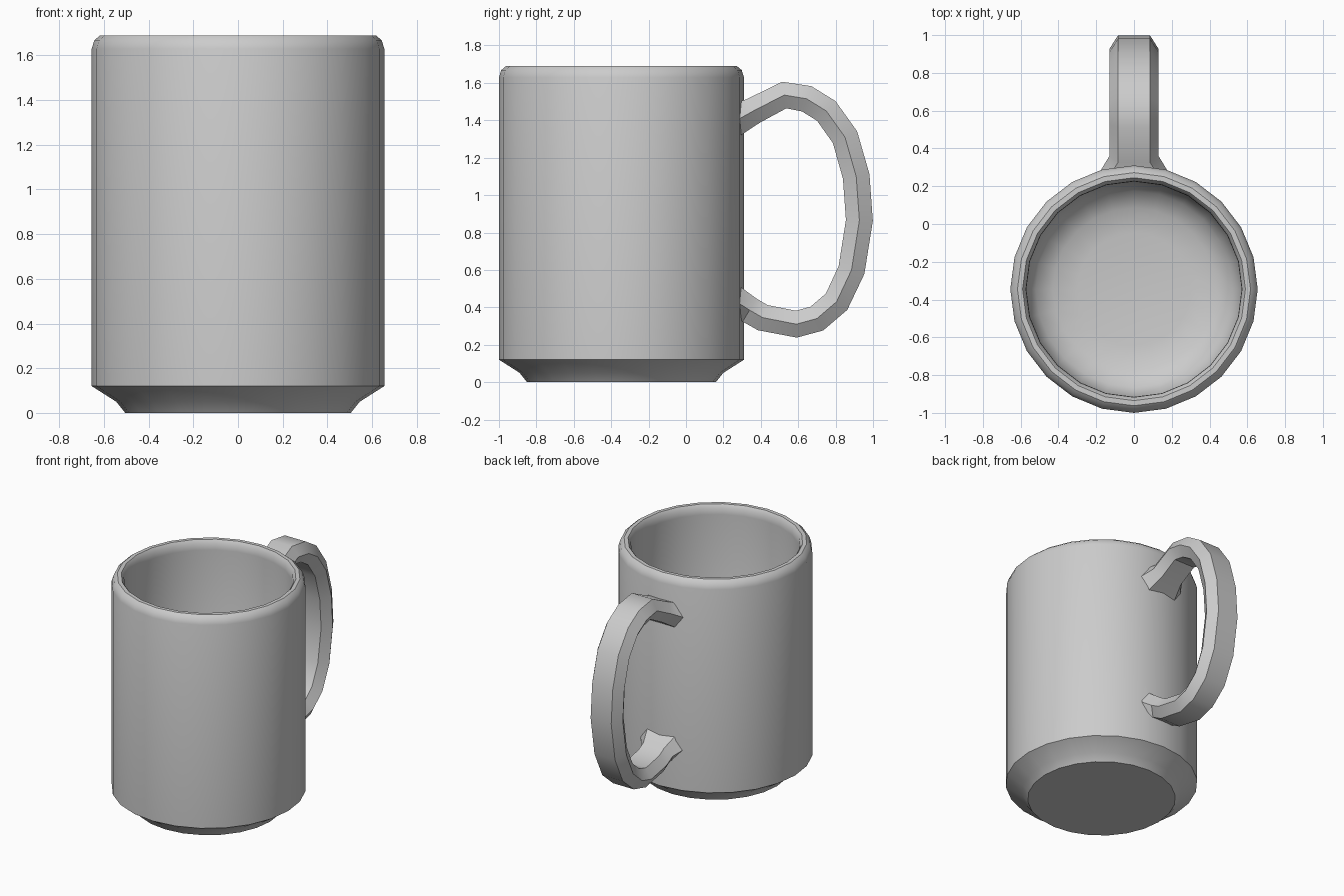
import bpy, bmesh
from math import cos, sin, pi, radians
from mathutils import Vector

cube = bpy.data.objects.get("Cube")
if cube:
    bpy.data.objects.remove(cube)

SIDES = 24
CENTRE_Y = -0.345

glaze = bpy.data.materials.new("grey_glaze")
glaze.use_nodes = True
GREY = (0.6, 0.6, 0.6, 1)
glaze.diffuse_color = GREY
glaze.node_tree.nodes["Principled BSDF"].inputs["Base Color"].default_value = GREY


def loft(name, rings, angle):
    """Skin closed rings of points, cap both ends and shade smooth by angle."""
    bm = bmesh.new()
    rows = [[bm.verts.new(p) for p in ring] for ring in rings]
    count = len(rows[0])
    for a, b in zip(rows, rows[1:]):
        for i in range(count):
            j = (i + 1) % count
            bm.faces.new((a[i], a[j], b[j], b[i]))
    bm.faces.new(rows[0][::-1])
    bm.faces.new(rows[-1])
    bmesh.ops.recalc_face_normals(bm, faces=bm.faces)
    mesh = bpy.data.meshes.new(name)
    bm.to_mesh(mesh)
    bm.free()
    mesh.materials.append(glaze)
    obj = bpy.data.objects.new(name, mesh)
    bpy.context.collection.objects.link(obj)
    bpy.ops.object.select_all(action="DESELECT")
    obj.select_set(True)
    bpy.context.view_layer.objects.active = obj
    bpy.ops.object.shade_smooth_by_angle(angle=radians(angle))
    return obj


# Mug body: foot, outer wall, rounded lip, inner wall and bowl floor (radius, z)
profile = [
    (0.505, 0), (0.545, 0.05), (0.655, 0.12), (0.655, 1.63),
    (0.643, 1.668), (0.617, 1.69), (0.59, 1.69), (0.572, 1.665),
    (0.57, 1.62), (0.57, 0.26), (0.52, 0.17), (0.43, 0.12), (0.3, 0.1),
]


def circle(r, z):
    turns = [2 * pi * i / SIDES for i in range(SIDES)]
    return [(r * cos(t), CENTRE_Y + r * sin(t), z) for t in turns]


loft("mug_body", [circle(r, z) for r, z in profile], 35)

# Handle: hexagonal section swept along a centre line (y, z)
path = [Vector(p) for p in (
    (0.27, 1.40), (0.36, 1.45), (0.525, 1.535), (0.645, 1.515), (0.75, 1.45),
    (0.85, 1.31), (0.91, 1.10), (0.927, 0.865), (0.885, 0.60), (0.805, 0.43),
    (0.70, 0.34), (0.59, 0.31), (0.41, 0.345), (0.34, 0.385), (0.27, 0.43),
)]
rings = []
for i, p in enumerate(path):
    end = i in (0, len(path) - 1)
    if end:
        # flared root, set upright inside the wall
        out = Vector((0, 1 if i == 0 else -1))
        half, wide = 0.095, 0.185
    else:
        along = (path[i + 1] - p).normalized() + (p - path[i - 1]).normalized()
        out = Vector((-along.y, along.x)).normalized()
        half, wide = 0.072, 0.13
    section = [(wide, 0), (wide * 0.65, half), (-wide * 0.65, half),
               (-wide, 0), (-wide * 0.65, -half), (wide * 0.65, -half)]
    rings.append([(x, p.x + out.x * d, p.y + out.y * d) for x, d in section])
loft("handle", rings, 35)
